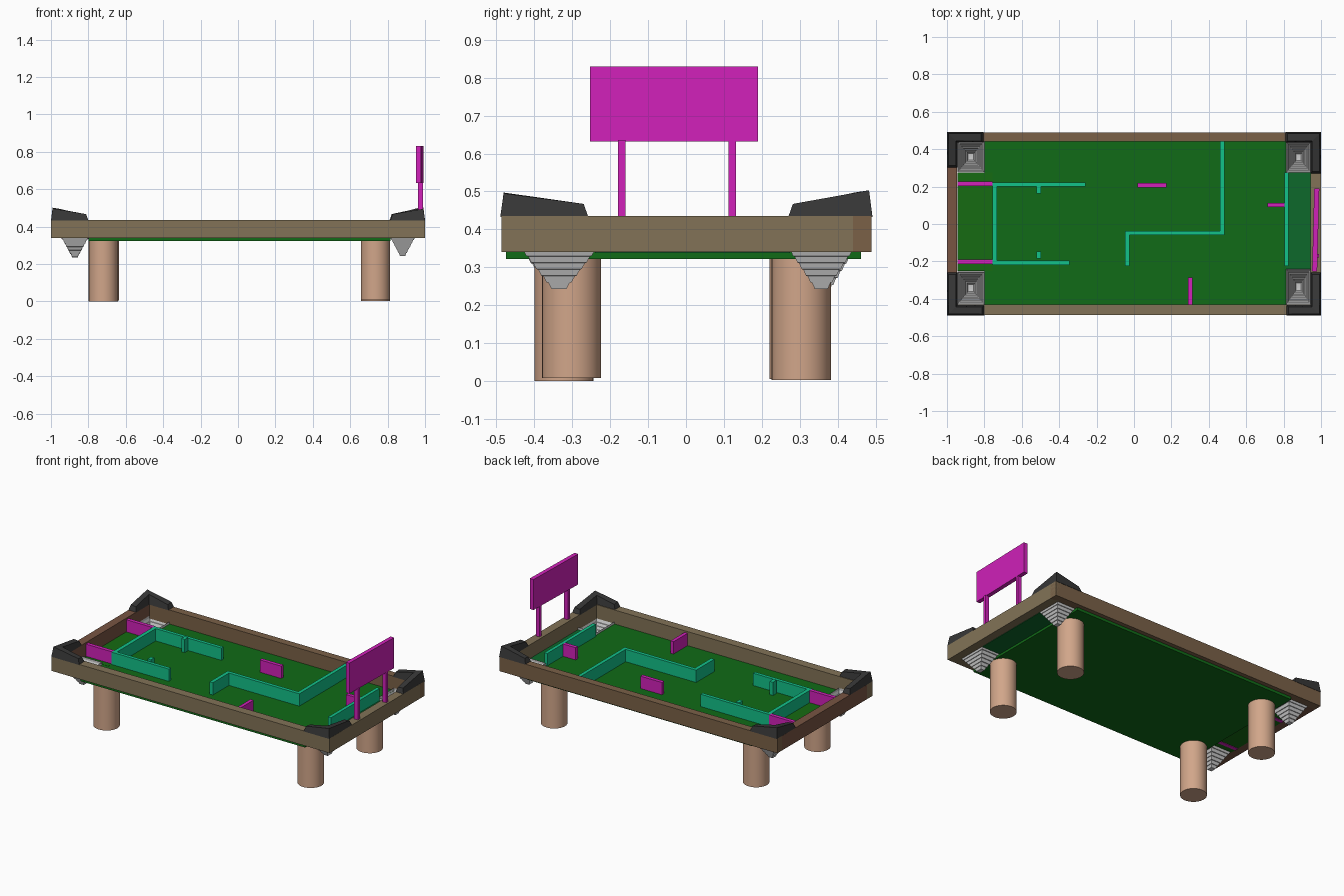
import bpy, bmesh, math

if "Cube" in bpy.data.objects:
    bpy.data.objects.remove(bpy.data.objects["Cube"])


def material(name, *srgb):
    """Material from a display colour, converted to linear."""
    m = bpy.data.materials.new(name)
    m.diffuse_color = [((c + 0.055) / 1.055) ** 2.4 if c > 0.04 else c / 12.92 for c in srgb] + [1]
    m.use_nodes = True
    m.node_tree.nodes["Principled BSDF"].inputs["Base Color"].default_value = m.diffuse_color
    return m


WOOD = material("wood", 0.51, 0.45, 0.34)
WOOD_MID = material("mid_wood", 0.48, 0.38, 0.28)
WOOD_RED = material("reddish_wood", 0.47, 0.33, 0.26)
LEG = material("leg_wood", 0.82, 0.65, 0.54)
GREEN = material("green_felt", 0.065, 0.42, 0.09)
GREEN_LEFT = material("left_felt", 0.085, 0.42, 0.07)
GREEN_RIGHT = material("right_felt", 0.05, 0.41, 0.17)
TEAL = material("teal", 0.07, 0.76, 0.54)
MAGENTA = material("magenta", 0.82, 0.13, 0.73)
DARK = material("dark_rubber", 0.215, 0.215, 0.215)
GREY = material("pocket_grey", 0.76, 0.76, 0.76)


def add_mesh(name, bm, mat):
    bmesh.ops.recalc_face_normals(bm, faces=bm.faces)
    me = bpy.data.meshes.new(name)
    bm.to_mesh(me)
    bm.free()
    me.materials.append(mat)
    ob = bpy.data.objects.new(name, me)
    bpy.context.collection.objects.link(ob)
    return ob


def box(name, x0, x1, y0, y1, z0, z1, mat):
    """Axis-aligned box with its origin at its centre."""
    bm = bmesh.new()
    bmesh.ops.create_cube(bm, size=1)
    bmesh.ops.scale(bm, vec=(x1 - x0, y1 - y0, z1 - z0), verts=bm.verts)
    ob = add_mesh(name, bm, mat)
    ob.location = ((x0 + x1) / 2, (y0 + y1) / 2, (z0 + z1) / 2)
    return ob


# Frame rails
box("front_rail", -1, 1, -0.487, -0.43, 0.34, 0.435, WOOD)
box("back_rail", -1, 1, 0.44, 0.49, 0.34, 0.435, WOOD_MID)
box("left_rail", -1, -0.945, -0.43, 0.44, 0.34, 0.434, WOOD_RED)
box("right_rail", 0.945, 1, -0.487, 0.49, 0.34, 0.4352, WOOD)

# Floor: main slab plus narrow end strips between the pockets
box("floor", -0.80, 0.815, -0.475, 0.462, 0.322, 0.344, GREEN)
box("left_floor_strip", -0.945, -0.757, -0.25, 0.275, 0.337, 0.345, GREEN_LEFT)
box("right_floor_strip", 0.813, 0.945, -0.24, 0.275, 0.337, 0.345, GREEN_RIGHT)

# Round legs
for name, x, y, z0 in [("front_left_leg", -0.72, -0.322, 0.0),
                       ("front_right_leg", 0.735, -0.302, 0.008),
                       ("back_left_leg", -0.714, 0.298, 0.005),
                       ("back_right_leg", 0.735, 0.304, 0.002)]:
    bpy.ops.mesh.primitive_cylinder_add(vertices=32, radius=0.078, depth=0.324 - z0,
                                        location=(x, y, (0.324 + z0) / 2))
    leg = bpy.context.object
    leg.name = name
    leg.data.materials.append(LEG)
    bpy.ops.object.shade_smooth_by_angle()

# Teal maze walls and small posts
for i, (x0, x1, y0, y1) in enumerate([
        (-0.757, -0.732, -0.20, 0.205), (-0.757, -0.26, 0.2, 0.222),
        (-0.757, -0.345, -0.218, -0.196), (0.46, 0.483, -0.04, 0.44),
        (-0.025, 0.483, -0.06, -0.037), (-0.047, -0.023, -0.225, -0.037),
        (0.805, 0.827, -0.225, 0.275)]):
    box(f"maze_wall_{i + 1}", x0, x1, y0, y1, 0.34, 0.424, TEAL)
for side, y in (("front", -0.166), ("back", 0.182)):
    box(f"{side}_maze_post", -0.522, -0.498, y - 0.018, y + 0.018, 0.34, 0.43, TEAL)

# Magenta barriers
for i, (x0, x1, y0, y1) in enumerate([
        (-0.945, -0.757, 0.202, 0.226), (-0.945, -0.757, -0.213, -0.189),
        (0.02, 0.175, 0.195, 0.219), (0.715, 0.805, 0.09, 0.113),
        (0.29, 0.312, -0.43, -0.285)]):
    box(f"barrier_{i + 1}", x0, x1, y0, y1, 0.334, 0.424, MAGENTA)

# Sign on two posts
box("sign_post_front", 0.962, 0.988, -0.18, -0.16, 0.43, 0.635, MAGENTA)
box("sign_post_back", 0.962, 0.988, 0.112, 0.132, 0.43, 0.635, MAGENTA)
board = box("sign_board", 0.958, 0.985, -0.253, 0.19, 0.632, 0.83, MAGENTA)
board.rotation_euler.z = math.radians(-1.5)


def pocket(name, x, y, hx, hy, tip_z):
    """Open-topped pocket: stepped square funnel swept from a (scale, height) profile."""
    steps = 6
    top, depth = 0.346, 0.346 - tip_z
    profile = [(1.0, 0.36)]
    for i in range(steps):
        z = top - depth * i / steps
        s = 1 - 0.84 * i / steps
        profile += [(s, z), (s - 0.09, z - depth * 0.95 / steps)]
    profile.append((0.06, tip_z))
    bm = bmesh.new()
    rings = [[bm.verts.new((x + a * hx * s, y + b * hy * s, z))
              for a, b in ((-1, -1), (1, -1), (1, 1), (-1, 1))] for s, z in profile]
    for lo, hi in zip(rings, rings[1:]):
        for k in range(4):
            n = (k + 1) % 4
            bm.faces.new((lo[k], lo[n], hi[n], hi[k]))
    bm.faces.new(rings[-1])
    add_mesh(name, bm, GREY)


def corner_guard(name, cx, cy, sx, sy, a, b, h):
    """L-shaped guard on the rail tops, tallest at the corner and tapering along both arms."""
    w, t, z0 = 0.056, 0.009, 0.433
    base = [(0, 0), (a, 0), (a, w), (w, w), (w, b), (0, b)]
    cap = [(t, t, h), (a - 0.012, t, 0.034), (a - 0.012, w - t, 0.030),
           (w - t, w - t, h - 0.006), (w - t, b - 0.012, 0.030), (t, b - 0.012, 0.034)]
    bm = bmesh.new()
    lo = [bm.verts.new((cx + sx * u, cy + sy * v, z0)) for u, v in base]
    hi = [bm.verts.new((cx + sx * u, cy + sy * v, z0 + dz)) for u, v, dz in cap]
    for k in range(6):
        n = (k + 1) % 6
        bm.faces.new((lo[k], lo[n], hi[n], hi[k]))
    for ring in (lo, hi):
        bm.faces.new((ring[0], ring[1], ring[2], ring[3]))
        bm.faces.new((ring[0], ring[3], ring[4], ring[5]))
    add_mesh(name, bm, DARK)


# Pockets and guards at the four corners
pocket("front_left_pocket", -0.872, -0.342, 0.072, 0.088, 0.237)
pocket("front_right_pocket", 0.88, -0.335, 0.066, 0.095, 0.242)
pocket("back_left_pocket", -0.872, 0.36, 0.072, 0.082, 0.234)
pocket("back_right_pocket", 0.88, 0.357, 0.066, 0.082, 0.242)
corner_guard("front_left_guard", -1, -0.49, 1, 1, 0.20, 0.232, 0.064)
corner_guard("front_right_guard", 1, -0.49, -1, 1, 0.185, 0.232, 0.062)
corner_guard("back_left_guard", -1, 0.492, 1, -1, 0.195, 0.19, 0.068)
corner_guard("back_right_guard", 1, 0.492, -1, -1, 0.19, 0.222, 0.070)
